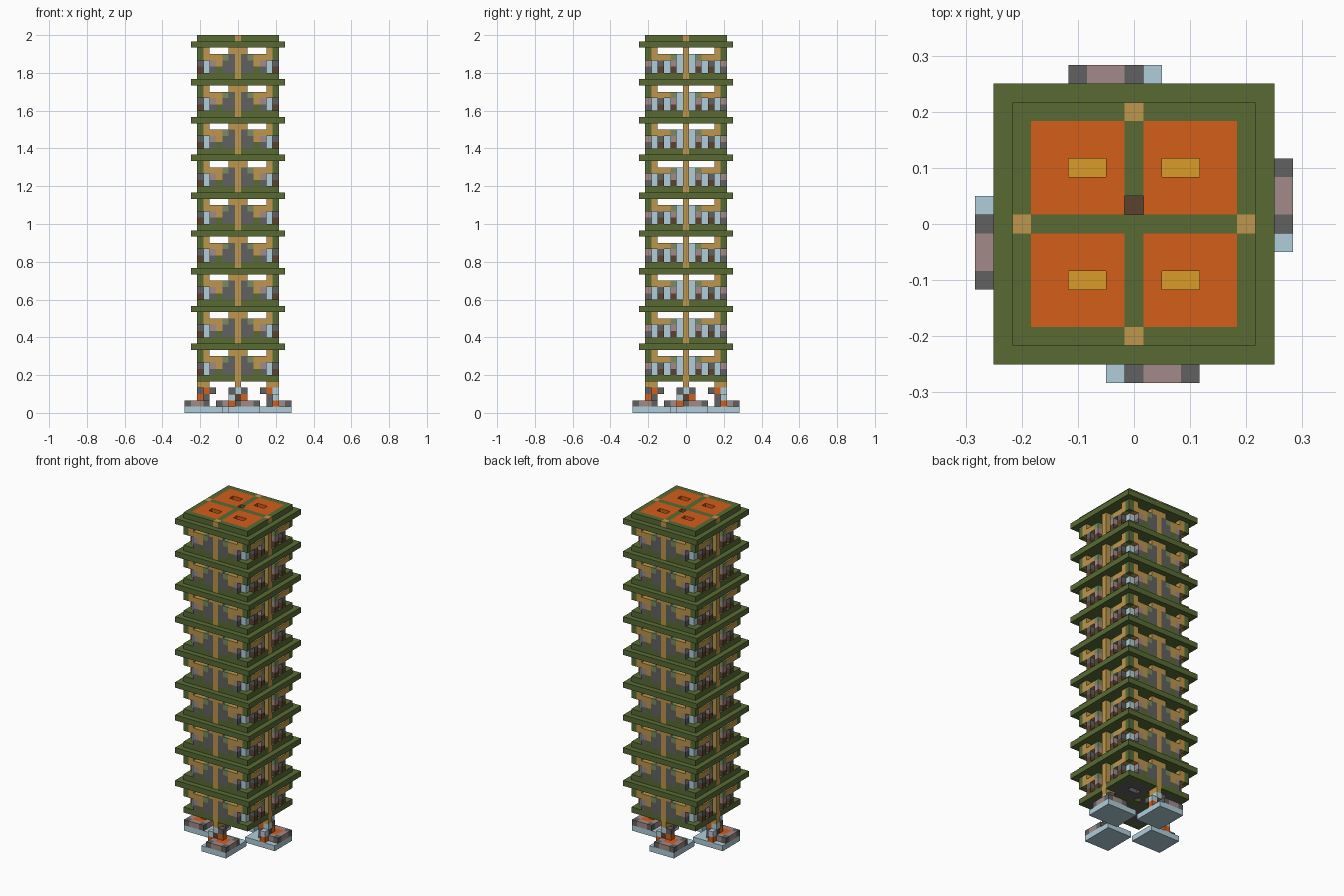
import bpy, bmesh
from mathutils import Vector

if "Cube" in bpy.data.objects:
    bpy.data.objects.remove(bpy.data.objects["Cube"])

U = 1 / 30  # size of one block

def srgb(r, g, b):
    return tuple((c / 255 / 12.92) if c < 11 else ((c / 255 + 0.055) / 1.055) ** 2.4
                 for c in (r, g, b)) + (1,)

COLOURS = {
    'N': ("moss_green", srgb(88, 106, 52)),
    'T': ("tan_timber", srgb(190, 150, 76)),
    'O': ("orange_tile", srgb(212, 94, 27)),
    'Y': ("gold", srgb(218, 156, 42)),
    'D': ("dark_brown", srgb(92, 66, 46)),
    'M': ("mauve_stone", srgb(162, 138, 135)),
    'G': ("dark_grey", srgb(98, 97, 97)),
    'B': ("pale_blue", srgb(176, 206, 218)),
    'S': ("sage_green", srgb(122, 140, 94)),
}
KEYS = list(COLOURS)
MATS = []
for key in KEYS:
    m = bpy.data.materials.new(COLOURS[key][0])
    m.diffuse_color = COLOURS[key][1]
    m.use_nodes = True
    m.node_tree.nodes["Principled BSDF"].inputs["Base Color"].default_value = m.diffuse_color
    MATS.append(m)

AXES = [Vector(v) for v in ((1, 0, 0), (-1, 0, 0), (0, 1, 0), (0, -1, 0), (0, 0, 1), (0, 0, -1))]


def build(name, cells, repeat=1):
    """Skin a set of blocks {(x, y, layer): colour}, keeping only outer faces."""
    bm = bmesh.new()
    for (x, y, z), key in cells.items():
        centre = Vector((x, y, z + 0.5))
        for n in AXES:
            if (x + int(n.x), y + int(n.y), z + int(n.z)) in cells:
                continue
            a = Vector((n.y, n.z, n.x))
            b = n.cross(a)
            corners = [centre + (n + a * i + b * j) / 2
                       for i, j in ((-1, -1), (1, -1), (1, 1), (-1, 1))]
            f = bm.faces.new([bm.verts.new(c * U) for c in corners])
            f.material_index = KEYS.index(key)
    bmesh.ops.remove_doubles(bm, verts=bm.verts, dist=1e-4)
    bmesh.ops.dissolve_limit(bm, angle_limit=0.01, verts=bm.verts, edges=bm.edges,
                             delimit={'MATERIAL', 'NORMAL'})
    mesh = bpy.data.meshes.new(name)
    bm.to_mesh(mesh)
    bm.free()
    for m in MATS:
        mesh.materials.append(m)
    ob = bpy.data.objects.new(name, mesh)
    bpy.context.collection.objects.link(ob)
    if repeat > 1:  # stack the storeys, six blocks apart
        arr = ob.modifiers.new("storeys", 'ARRAY')
        arr.count = repeat
        arr.use_relative_offset = False
        arr.use_constant_offset = True
        arr.constant_offset_displace = (0, 0, 6 * U)
    return ob


def turn(side, t, d):
    """Cell t along and d outward on side 0 front, 1 right, 2 back, 3 left."""
    x, y = t, -d
    for _ in range(side):
        x, y = -y, x
    return x, y


def is_slot(x, y):
    return abs(x) in (2, 3) and abs(y) == 3


# Floors: green frame and cross, orange quarters with sunken slots
floor = {}
for x in range(-6, 7):
    for y in range(-6, 7):
        if is_slot(x, y) or (x, y) == (0, 1):
            continue
        lo, hi = sorted((abs(x), abs(y)))
        key = 'T' if (lo, hi) == (0, 6) else 'O' if lo >= 1 and hi <= 5 else 'N'
        floor[x, y, 11] = key
build("floor_and_roof_panel", floor, 9)

# Lowest floor has grey quarters
build("ground_floor", {(x, y, 5): 'G' if k == 'O' else k for (x, y, z), k in floor.items()})

# Wide eaves; slot bottoms are coloured
eave = {}
for x in range(-7, 8):
    for y in range(-7, 8):
        eave[x, y, 10] = 'Y' if is_slot(x, y) else 'D' if (x, y) == (0, 1) else 'N'
build("eave", eave, 9)

# Walls: mirrored rows read outward from the centre post, bottom row first
ROWS = {
    "front_wall": ("TGGNGB.", "TGGTMB.", "TGSTTTN", "TT...TN"),
    "side_wall": ("TBDBDB.", "TBMBGB.", "TBSTTTN", "T....TN"),
}
for offset, (name, rows) in enumerate(ROWS.items()):
    for side in (offset, offset + 2):
        wall = {}
        for layer, row in enumerate(rows, start=6):
            for t in range(-6, 7):
                key = row[abs(t)]
                if key == '.':
                    continue
                out = key != 'B'  # panes sit one block behind the wall face
                wall[(*turn(side, t, 6 if out else 5), layer)] = key
                if out and abs(t) < 5 and layer < 9:  # backing wall
                    wall[(*turn(side, t, 5), layer)] = 'G'
        build(f"{name}_{side}", wall, 9)

# Four feet arranged as a pinwheel
for side in range(4):
    pad = {(*turn(side, t, d), 0): 'B' for t in range(-1, 4) for d in range(3, 9)}
    build(f"foot_pad_{side}", pad)
    block = {}
    for t in range(4):
        for d in range(5, 9):
            edges = (t in (0, 3)) + (d in (5, 8))
            block[(*turn(side, t, d), 1)] = 'OMG'[edges]
    build(f"foot_block_{side}", block)
    # Stepped leg from the foot up to the first floor
    leg = {}
    for t, d, z, key in ((0, 6, 2, 'D'), (1, 6, 2, 'O'), (-1, 6, 2, 'B'), (0, 5, 2, 'G'),
                         (0, 6, 3, 'B'), (1, 6, 3, 'G'), (0, 5, 3, 'O'), (0, 4, 3, 'G'),
                         (0, 6, 4, 'T'), (0, 5, 4, 'T'), (-1, 6, 1, 'O')):
        leg[(*turn(side, t, d), z)] = key
    build(f"leg_{side}", leg)
